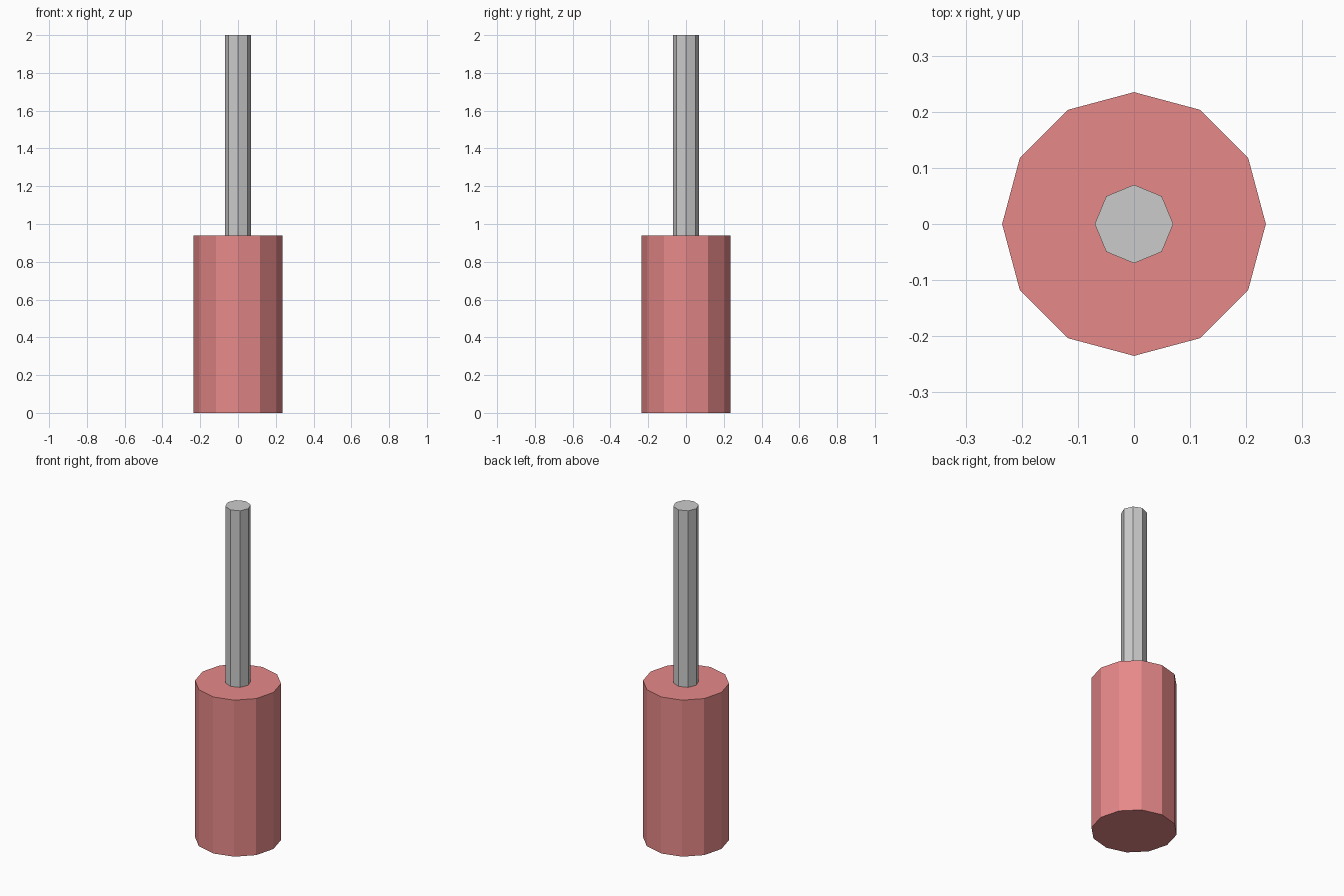
import bpy

if "Cube" in bpy.data.objects:
    bpy.data.objects.remove(bpy.data.objects["Cube"])


def cylinder(name, sides, radius, z0, z1):
    bpy.ops.mesh.primitive_cylinder_add(
        vertices=sides, radius=radius, depth=z1 - z0, location=(0, 0, (z0 + z1) / 2))
    obj = bpy.context.object
    obj.name = name
    return obj


# Twelve-sided red handle
handle = cylinder("handle", 12, 0.235, 0.0, 0.94)
red = bpy.data.materials.new("red")
red.diffuse_color = (0.8, 0.25, 0.25, 1)
red.use_nodes = True
red.node_tree.nodes["Principled BSDF"].inputs["Base Color"].default_value = red.diffuse_color
handle.data.materials.append(red)

# Eight-sided grey shaft standing on the handle
cylinder("shaft", 8, 0.07, 0.94, 2.0)
